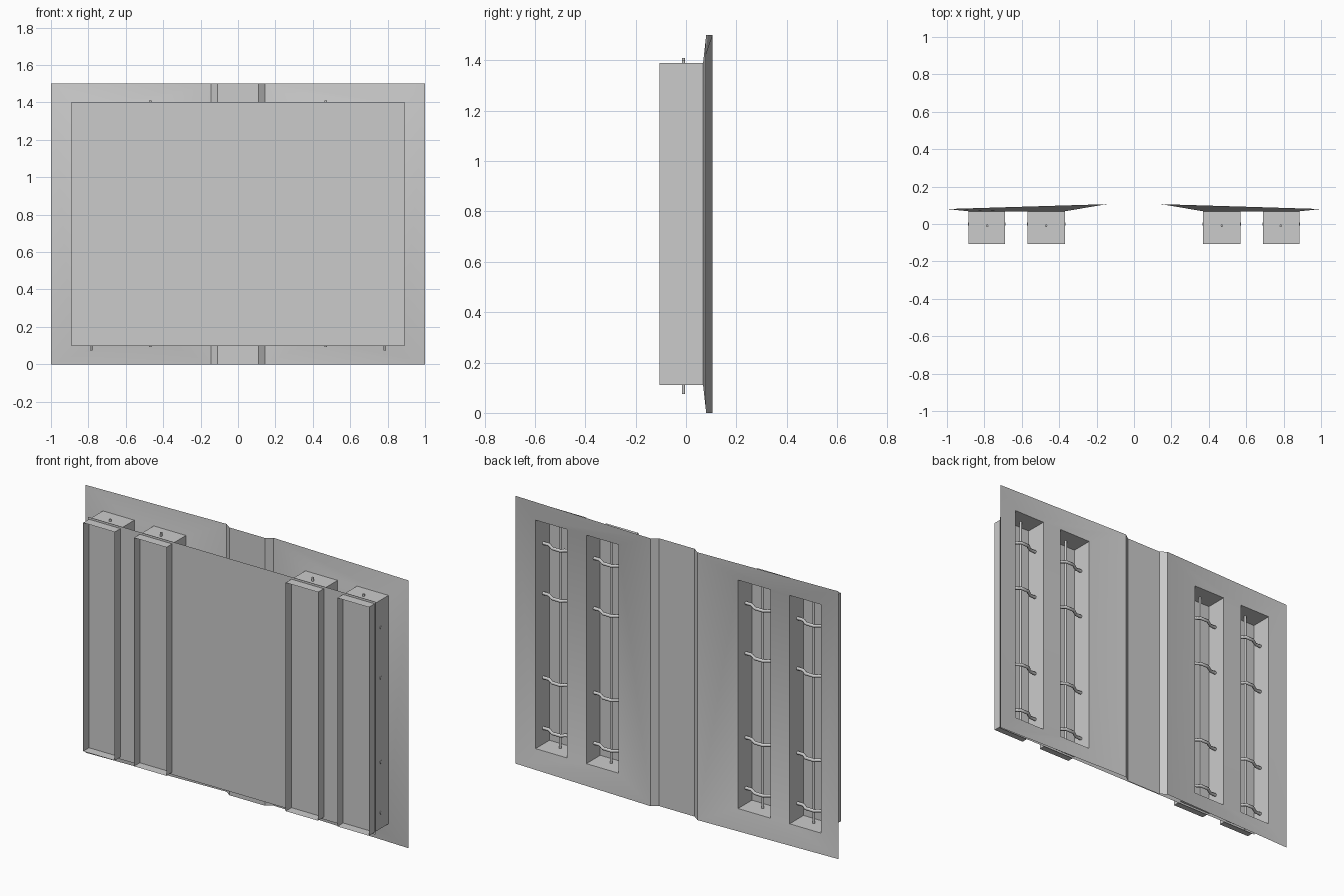
import bpy, bmesh

if "Cube" in bpy.data.objects:
    bpy.data.objects.remove(bpy.data.objects["Cube"])

BACK, RIM, FRONT, SHEET = 0.106, 0.068, -0.106, -0.055
Z0, Z1 = 0.11, 1.39
POCKETS = [("inner", 0.37, 0.57, 0.47, 0.092, 1.41),
           ("outer", 0.69, 0.885, 0.785, 0.075, 1.40)]


def make(name, polys, mirror=True):
    """Object from lists of 3D corner points, welded, optionally mirrored in x."""
    bm = bmesh.new()
    for p in polys:
        bm.faces.new([bm.verts.new(c) for c in p])
    bmesh.ops.remove_doubles(bm, verts=bm.verts, dist=1e-5)
    me = bpy.data.meshes.new(name)
    bm.to_mesh(me)
    bm.free()
    ob = bpy.data.objects.new(name, me)
    bpy.context.collection.objects.link(ob)
    if mirror:
        m = ob.modifiers.new("mirror", 'MIRROR')
        m.use_clip = True
    return ob


def bridge(a, b):
    """Quads between two closed loops."""
    n = len(a)
    return [[a[i], a[(i + 1) % n], b[(i + 1) % n], b[i]] for i in range(n)]


def rect(x0, x1, z0, z1, y0, y1=None):
    """Upright rectangle, y may differ at its two vertical sides."""
    y1 = y0 if y1 is None else y1
    return [(x0, y0, z0), (x0, y0, z1), (x1, y1, z1), (x1, y1, z0)]


def wire(name, pts, r):
    """Round wire along a poly path, mirrored in x."""
    cu = bpy.data.curves.new(name, 'CURVE')
    cu.dimensions = '3D'
    cu.bevel_depth = r
    cu.bevel_resolution = 1
    cu.use_fill_caps = True
    sp = cu.splines.new('POLY')
    sp.points.add(len(pts) - 1)
    for p, c in zip(sp.points, pts):
        p.co = (*c, 1)
    ob = bpy.data.objects.new(name, cu)
    bpy.context.collection.objects.link(ob)
    ob.modifiers.new("mirror", 'MIRROR')
    return ob


# back plate: sloping frame around the pockets, bar between them, centre groove
xa, xb, xc, xd = 0.37, 0.57, 0.69, 0.885
faces = bridge(rect(0.145, 1.0, 0, 1.5, BACK, 0.08), rect(xa, xd, Z0, Z1, RIM))
# split top and bottom slopes so that they weld to the bar
faces = [f for i, f in enumerate(faces) if i in (0, 2)]
for zo, zi in ((0, Z0), (1.5, Z1)):
    f = [(0.145, BACK, zo), (1.0, 0.08, zo), (xd, RIM, zi), (xc, RIM, zi),
         (xb, RIM, zi), (xa, RIM, zi)]
    faces.append(f if zo == 0 else f[::-1])
faces.append(rect(xb, xc, Z0, Z1, RIM))
faces.append(rect(0.11, 0.145, 0, 1.5, 0.08, BACK))
faces.append(rect(0, 0.11, 0, 1.5, 0.08))
plate = make("back_plate", faces)
bm = bmesh.new()
bm.from_mesh(plate.data)
for f in bm.faces:
    f.normal_update()
    if f.normal.y < 0:
        f.normal_flip()
bm.to_mesh(plate.data)
bm.free()

# flat front sheet
make("front_sheet", [rect(-0.89, 0.89, 0.098, 1.402, SHEET)[::-1]], False)

for name, x0, x1, xr, zb, zt in POCKETS:
    # pocket walls, open at both ends
    make(name + "_pocket_walls",
         bridge(rect(x0, x1, Z0, Z1, RIM), rect(x0, x1, Z0, Z1, FRONT)))
    # vertical rod
    wire(name + "_rod", [(xr, -0.01, zb), (xr, -0.01, zt)], 0.007)
    # bent cross wires holding the rod
    for i, z in enumerate((0.20, 0.483, 0.955, 1.236)):
        prof = [(x0 - 0.003, 0.0), (x0 + 0.035, 0.0), (x0 + 0.055, 0.012),
                (xr - 0.025, 0.027), (xr + 0.025, 0.027),
                (x1 - 0.055, 0.012), (x1 - 0.035, 0.0), (x1 + 0.003, 0.0)]
        wire(f"{name}_cross_wire_{i + 1}", [(x, y, z) for x, y in prof], 0.009)

# soft shading on the plate only
bpy.context.view_layer.objects.active = plate
plate.select_set(True)
bpy.ops.object.shade_smooth_by_angle()
